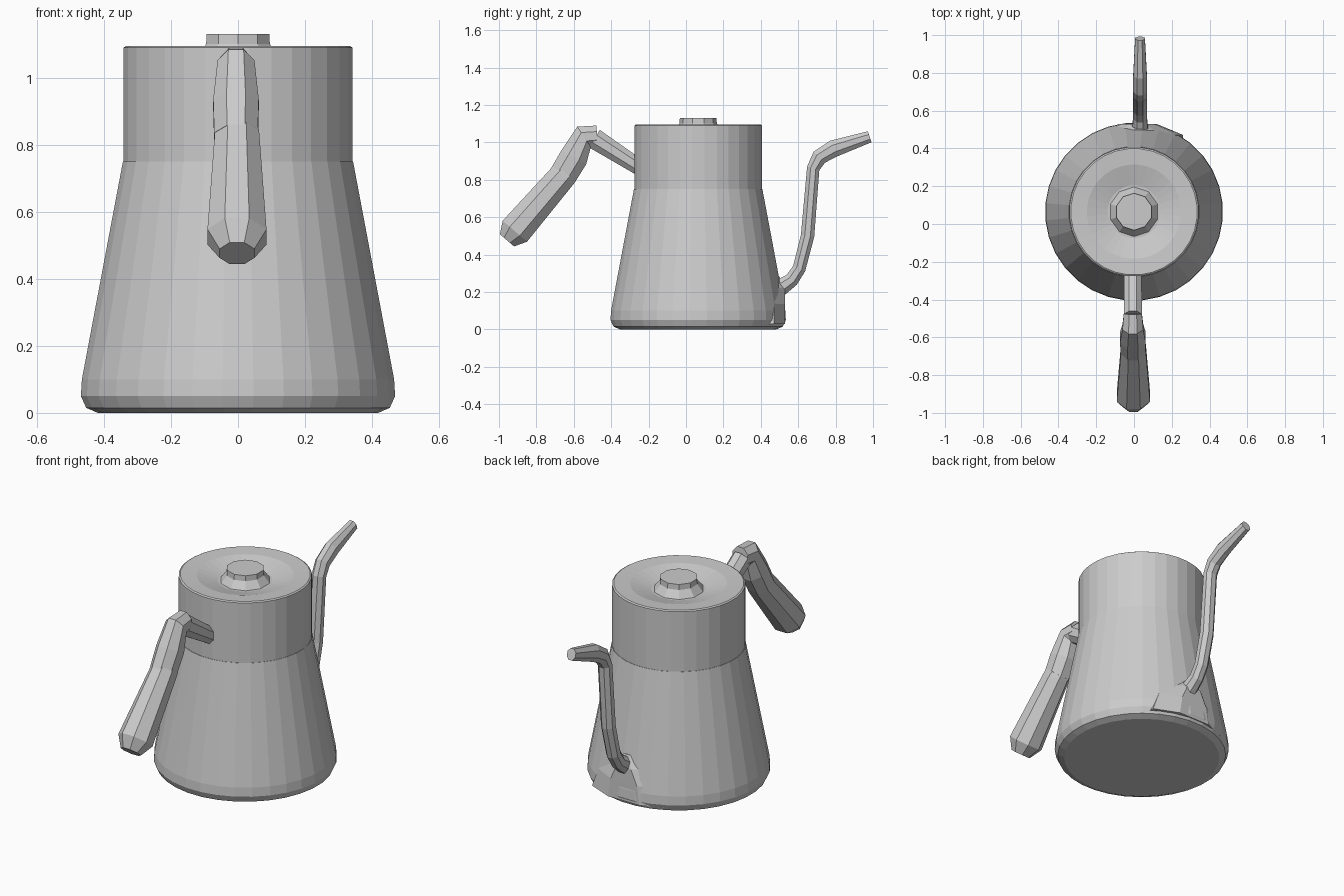
import bpy
import math
from mathutils import Vector

if "Cube" in bpy.data.objects:
    bpy.data.objects.remove(bpy.data.objects["Cube"])

CY = 0.065  # the vessel's axis lies slightly behind the origin


def make(name, verts, faces):
    mesh = bpy.data.meshes.new(name)
    mesh.from_pydata(verts, [], faces)
    mesh.validate()
    obj = bpy.data.objects.new(name, mesh)
    bpy.context.collection.objects.link(obj)
    return obj


def skin(name, rings):
    """Join equal rings of points with quads and cap both ends."""
    n = len(rings[0])
    verts = [p for ring in rings for p in ring]
    faces = [(r * n + i, r * n + (i + 1) % n, (r + 1) * n + (i + 1) % n, (r + 1) * n + i)
             for r in range(len(rings) - 1) for i in range(n)]
    faces.append(tuple(reversed(range(n))))
    faces.append(tuple(range(len(verts) - n, len(verts))))
    return make(name, verts, faces)


def lathe(name, profile, n):
    """Revolve (radius, z) points about the vessel axis."""
    angles = [2 * math.pi * (i + 0.5) / n for i in range(n)]
    return skin(name, [[(r * math.cos(a), CY + r * math.sin(a), z) for a in angles]
                       for r, z in profile])


def tube(name, x, path, n=8):
    """Faceted tube along (y, z, half width, half thickness) points."""
    pts = [Vector((x, p[0], p[1])) for p in path]
    grow = 1 / math.cos(math.pi / n)
    rings = []
    for i, p in enumerate(pts):
        before = (p - pts[i - 1]).normalized() if i else Vector()
        after = (pts[i + 1] - p).normalized() if i < len(pts) - 1 else Vector()
        t = (before + after).normalized()
        side = Vector((1, 0, 0))
        up = t.cross(side)
        ring = []
        for k in range(n):
            a = 2 * math.pi * (k + 0.5) / n
            ring.append(p + side * math.cos(a) * path[i][2] * grow
                        + up * math.sin(a) * path[i][3] * grow)
        rings.append(ring)
    return skin(name, rings)


# Tapered body with a rounded foot, and the straight neck
lathe("body", [(0.42, 0.0), (0.455, 0.015), (0.471, 0.05), (0.468, 0.10), (0.345, 0.75)], 32)
lathe("neck", [(0.343, 0.74), (0.343, 1.0)], 32)

# Lid with a shallow dish, and its knob
lathe("lid", [(0.343, 1.0), (0.343, 1.09), (0.335, 1.095), (0.25, 1.09), (0.14, 1.06)], 32)
lathe("knob", [(0.135, 1.055), (0.10, 1.10), (0.098, 1.13)], 10)

# Flared spout root that blends into the body
tube("spout_base", 0.02, [
    (0.43, 0.03, 0.24, 0.10), (0.43, 0.14, 0.20, 0.10),
    (0.44, 0.23, 0.11, 0.09), (0.45, 0.29, 0.04, 0.05)])

# Gooseneck spout
tube("spout", 0.032, [
    (0.47, 0.20, 0.045, 0.05), (0.565, 0.265, 0.036, 0.038),
    (0.605, 0.325, 0.036, 0.035), (0.65, 0.50, 0.036, 0.036),
    (0.68, 0.86, 0.036, 0.034), (0.712, 0.92, 0.036, 0.042),
    (0.79, 0.967, 0.036, 0.046), (0.982, 1.03, 0.026, 0.031)])

# Handle: arm from the neck, elbow, and thick grip
tube("handle_arm", -0.006, [
    (-0.24, 0.86, 0.046, 0.042), (-0.49, 1.02, 0.048, 0.055)])
tube("handle_elbow", -0.006, [
    (-0.475, 1.035, 0.048, 0.055), (-0.545, 1.03, 0.055, 0.065),
    (-0.60, 0.92, 0.068, 0.076), (-0.66, 0.82, 0.065, 0.074)])
tube("handle_grip", -0.003, [
    (-0.64, 0.84, 0.062, 0.07), (-0.66, 0.82, 0.066, 0.073),
    (-0.915, 0.525, 0.088, 0.086), (-0.957, 0.476, 0.052, 0.05)])
